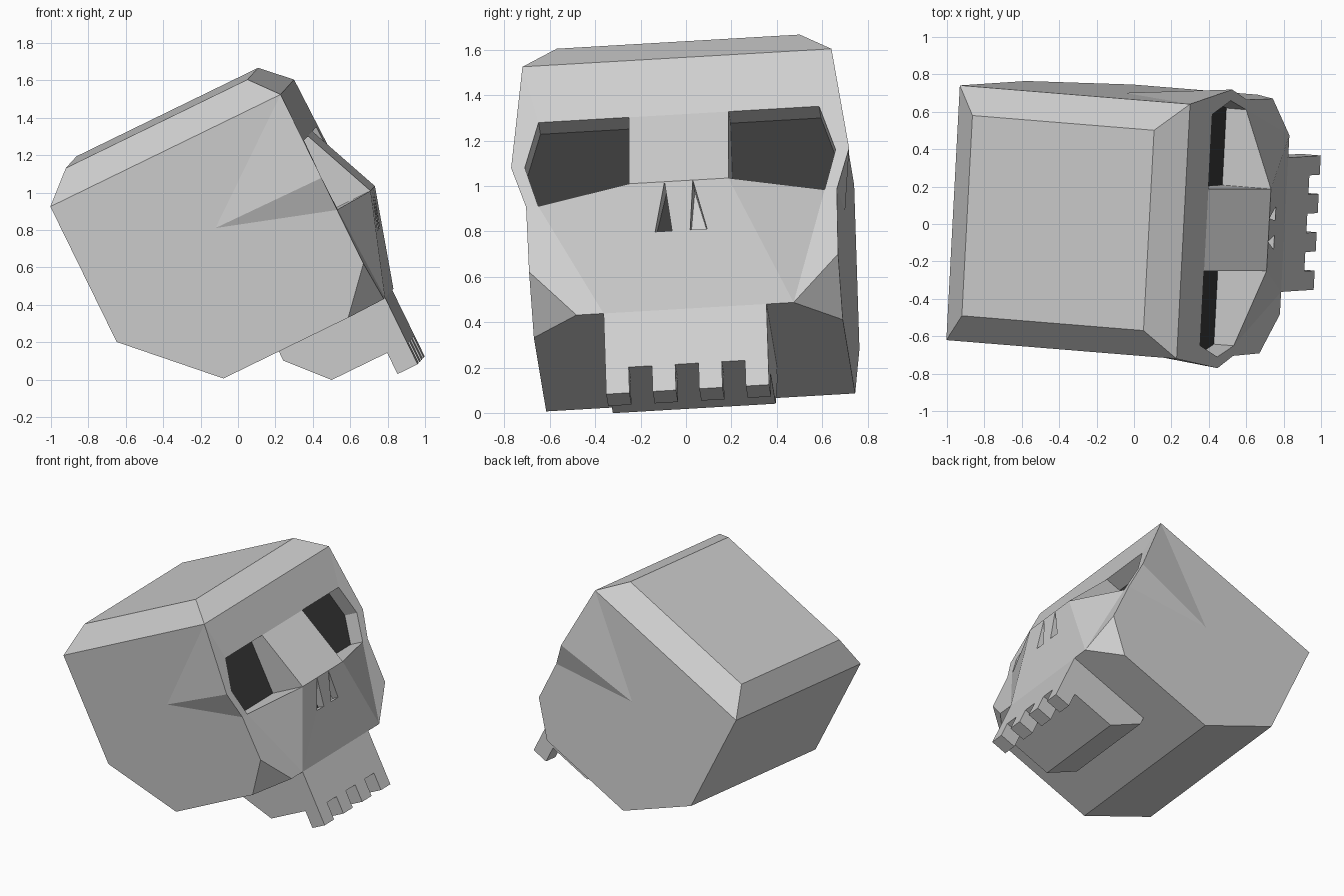
import bpy, bmesh
from math import radians
from mathutils import Euler, Matrix, Vector

cube = bpy.data.objects.get("Cube")
if cube:
    bpy.data.objects.remove(cube, do_unlink=True)


def material(name, v):
    m = bpy.data.materials.new(name)
    m.use_nodes = True
    m.diffuse_color = (v, v, v, 1)
    m.node_tree.nodes["Principled BSDF"].inputs["Base Color"].default_value = (v, v, v, 1)
    return m


bone = material("bone grey", 0.62)
dark = material("hollow dark", 0.04)

# The whole head is tipped back, turned and rolled a little
tilt = Euler((radians(3.7), radians(-25.9), radians(-4.65))).to_matrix().to_4x4()
pose = tilt @ Matrix.Translation((0, 0.065, 0))


def finish(name, bm):
    bmesh.ops.recalc_face_normals(bm, faces=bm.faces)
    bm.transform(pose)
    mesh = bpy.data.meshes.new(name)
    bm.to_mesh(mesh)
    bm.free()
    mesh.materials.append(bone)
    mesh.materials.append(dark)
    ob = bpy.data.objects.new(name, mesh)
    bpy.context.collection.objects.link(ob)
    return ob


# Half-skull landmarks: forward, sideways, up
FACE, EYE_BACK, NOSE_BACK, SIDE, BASE, RIDGE = 0.923, 0.805, 0.975, 0.683, 0.058, 0.602
points = {
    "brow": (FACE, SIDE, 1.29), "nape_top": (-0.45, SIDE, 1.29),
    "crown_back": (-0.295, 0.537, 1.435), "crown_front": (0.788, 0.537, 1.435),
    "nape_low": (-0.45, SIDE, 0.484), "base_back": (-0.022, SIDE, BASE),
    "base_front": (0.722, SIDE, BASE), "cheek_low": (FACE, SIDE, 0.283),
    "lip": (FACE, 0.48, BASE), "jaw_top": (FACE, 0.36, BASE),
    "cheek": (FACE, 0.687, RIDGE), "temple": (FACE + 0.005, 0.747, 0.795),
    "temple_tip": (0.294, SIDE, 0.8),
    "eye_top_in": (FACE, 0.22, 1.012), "eye_top_out": (FACE, 0.62, 1.012),
    "eye_mid": (FACE, 0.687, 0.795), "eye_low": (FACE, 0.633, RIDGE),
    "bridge": (1.095, 0.22, RIDGE),
    "nose_top": (1.095, 0.0625, RIDGE),
    "nose_out": (1.028, 0.115, 0.392), "nose_in": (1.028, 0.04, 0.392),
}
eye = ["eye_top_in", "eye_top_out", "eye_mid", "eye_low", "bridge"]
nose = ["nose_top", "nose_out", "nose_in"]
for loop, depth in ((eye, EYE_BACK), (nose, NOSE_BACK)):
    for n in loop:
        points[n + "_deep"] = (depth,) + points[n][1:]

bm = bmesh.new()
cache = {}


def vert(name, side):
    if (name, side) not in cache:
        f, s, u = points[name]
        cache[name, side] = bm.verts.new((f, s * side, u))
    return cache[name, side]


def half(side, *names, mat=0):
    bm.faces.new([vert(n, side) for n in names]).material_index = mat


def across(right, left=None):
    """Face spanning the middle: right-hand points, then left ones reversed."""
    left = left or right
    bm.faces.new([vert(n, -1) for n in right] + [vert(n, 1) for n in reversed(left)])


# Cranium panels that cross the middle
across(["crown_back", "crown_front"])
across(["nape_top", "crown_back"])
across(["crown_front", "brow"])
across(["nape_low", "nape_top"])
across(["base_back", "nape_low"])
across(["jaw_top", "lip", "base_front", "base_back"],
       ["lip", "base_front", "base_back"])
# Brow band, nose bridge and muzzle around the nostrils
across(["brow", "eye_top_out", "eye_top_in"])
across(["eye_top_in", "bridge", "nose_top"])
across(["nose_top", "nose_in"])
across(["nose_in", "nose_out", "jaw_top"], ["nose_in", "nose_out", "lip"])

for side in (-1, 1):
    foot = "jaw_top" if side < 0 else "lip"
    # Side wall with flared temple
    half(side, "brow", "crown_front", "crown_back", "nape_top")
    half(side, "brow", "nape_top", "nape_low", "base_back", "base_front",
         "cheek_low", "cheek", "temple_tip")
    half(side, "brow", "temple_tip", "temple")
    half(side, "temple", "temple_tip", "cheek")
    # Cheek and eye rim
    half(side, "base_front", "cheek_low", "lip")
    flat = ["eye_low", "lip", "cheek_low", "cheek"]
    if side < 0:
        flat.insert(1, "jaw_top")
    half(side, *flat)
    half(side, "eye_low", "bridge", foot)
    half(side, "bridge", "nose_top", "nose_out", foot)
    half(side, "brow", "eye_top_out", "eye_mid", "temple")
    half(side, "temple", "eye_mid", "eye_low", "cheek")
    # Recessed eye socket and nostril; one nostril is dark inside
    for loop, mat in ((eye, 1), (nose, 1 if side < 0 else 0)):
        for a, b in zip(loop, loop[1:] + loop[:1]):
            half(side, a, b, b + "_deep", a + "_deep")
        half(side, *[n + "_deep" for n in loop], mat=mat)
finish("skull", bm)

# Upper jaw: side profile extruded across
JAW, GUM = 0.36, -0.212
bm = bmesh.new()
profile = [(0.285, BASE), (0.285, -0.006), (0.472, GUM), (FACE, GUM), (FACE, BASE)]
wall = bm.faces.new([bm.verts.new((f, -JAW, u)) for f, u in profile])
ext = bmesh.ops.extrude_face_region(bm, geom=[wall])
bmesh.ops.translate(bm, vec=(0, 2 * JAW, 0),
                    verts=[g for g in ext["geom"] if isinstance(g, bmesh.types.BMVert)])
bm.faces.new([v for v in bm.verts if abs(v.co.y + JAW) < 1e-5]) if not wall.is_valid else None
finish("upper_jaw", bm)

# Four square teeth with equal gaps
width, depth, height = 2 * JAW / 7, 0.12, 0.126
for i in range(4):
    bm = bmesh.new()
    centre = Vector((FACE - depth / 2, -JAW + width * (2 * i + 0.5), GUM - height / 2))
    size = Matrix.Diagonal((depth, width, height, 1))
    bmesh.ops.create_cube(bm, size=1, matrix=Matrix.Translation(centre) @ size)
    finish("tooth_%d" % (i + 1), bm)
